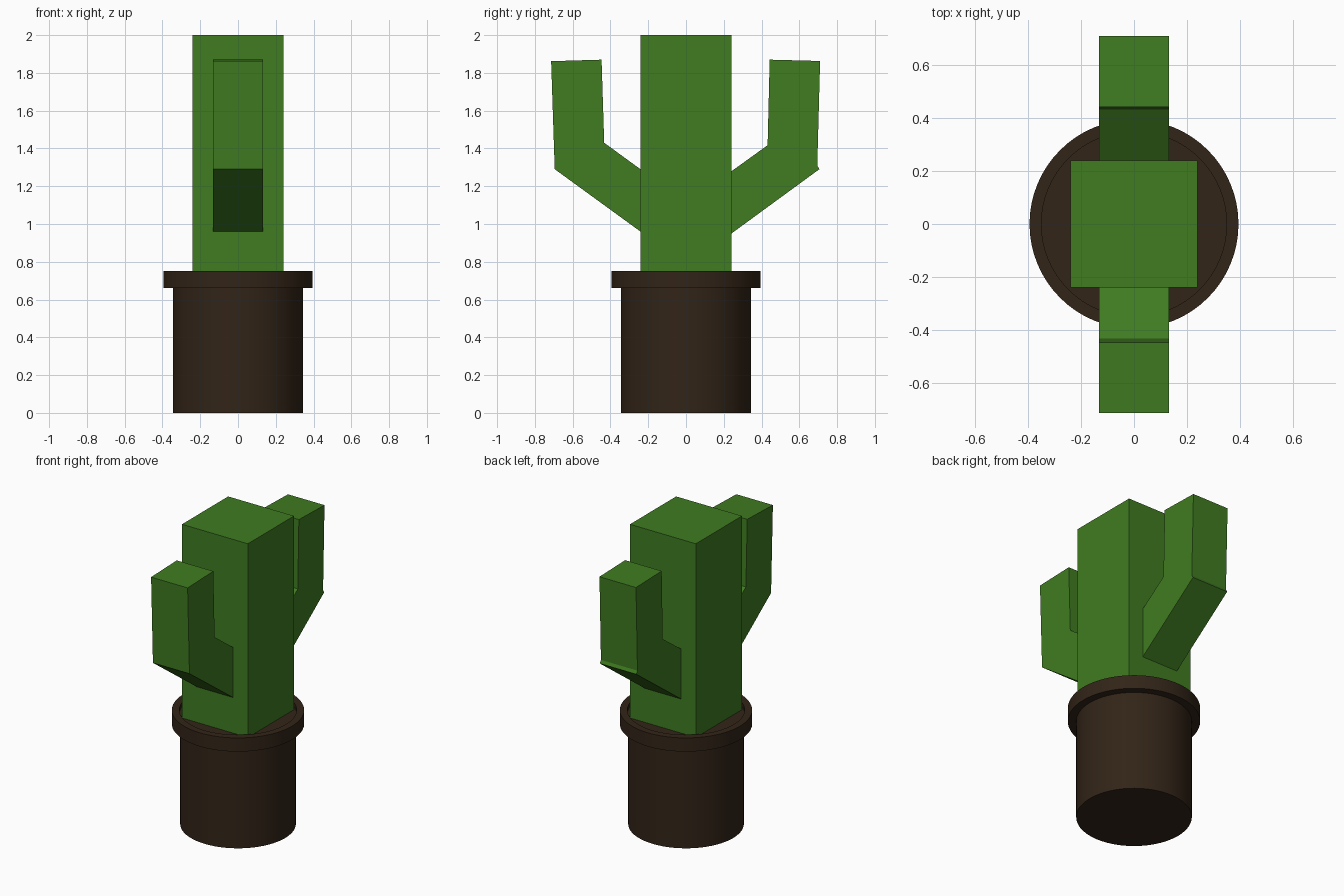
import bpy, bmesh, math

if "Cube" in bpy.data.objects:
    bpy.data.objects.remove(bpy.data.objects["Cube"])


def material(name, color):
    m = bpy.data.materials.new(name)
    m.diffuse_color = (*color, 1)
    m.use_nodes = True
    m.node_tree.nodes["Principled BSDF"].inputs["Base Color"].default_value = m.diffuse_color
    return m


green = material("cactus_green", (0.05, 0.20, 0.015))
brown = material("pot_brown", (0.032, 0.018, 0.009))


def finish(bm, name, mat):
    bmesh.ops.recalc_face_normals(bm, faces=bm.faces)
    me = bpy.data.meshes.new(name)
    bm.to_mesh(me)
    bm.free()
    me.materials.append(mat)
    ob = bpy.data.objects.new(name, me)
    bpy.context.collection.objects.link(ob)
    return ob


def extrude_yz(name, profile, half, mat):
    """Extrude a (y, z) outline along x, from -half to half."""
    bm = bmesh.new()
    face = bm.faces.new([bm.verts.new((-half, y, z)) for y, z in profile])
    out = bmesh.ops.extrude_face_region(bm, geom=[face])
    verts = [v for v in out["geom"] if isinstance(v, bmesh.types.BMVert)]
    bmesh.ops.translate(bm, verts=verts, vec=(2 * half, 0, 0))
    return finish(bm, name, mat)


def lathe(name, profile, mat, steps=64):
    """Spin an (r, z) outline around the z axis."""
    bm = bmesh.new()
    verts = [bm.verts.new((r, 0, z)) for r, z in profile]
    edges = [bm.edges.new(p) for p in zip(verts, verts[1:])]
    bmesh.ops.spin(bm, geom=verts + edges, cent=(0, 0, 0), axis=(0, 0, 1),
                   angle=math.tau, steps=steps)
    bmesh.ops.remove_doubles(bm, verts=bm.verts, dist=1e-5)
    ob = finish(bm, name, mat)
    bpy.context.view_layer.objects.active = ob
    ob.select_set(True)
    bpy.ops.object.shade_smooth_by_angle(angle=math.radians(30))
    ob.select_set(False)
    return ob


# Pot with overhanging rim and slightly sunken soil
lathe("pot", [(0, 0), (0.345, 0), (0.345, 0.66), (0.395, 0.66), (0.395, 0.75),
              (0.35, 0.75), (0.35, 0.725), (0, 0.725)], brown)

# Square trunk
extrude_yz("trunk", [(-0.24, 0.72), (0.24, 0.72), (0.24, 2), (-0.24, 2)], 0.24, green)

# Bent arms, each rooted just inside the trunk
extrude_yz("back_arm", [(0.20, 0.92), (0.706, 1.29), (0.695, 1.31), (0.71, 1.863),
                        (0.443, 1.87), (0.432, 1.417), (0.20, 1.25)], 0.133, green)
extrude_yz("front_arm", [(-0.20, 0.93), (-0.695, 1.29), (-0.714, 1.862),
                         (-0.447, 1.87), (-0.433, 1.43), (-0.20, 1.26)], 0.133, green)
